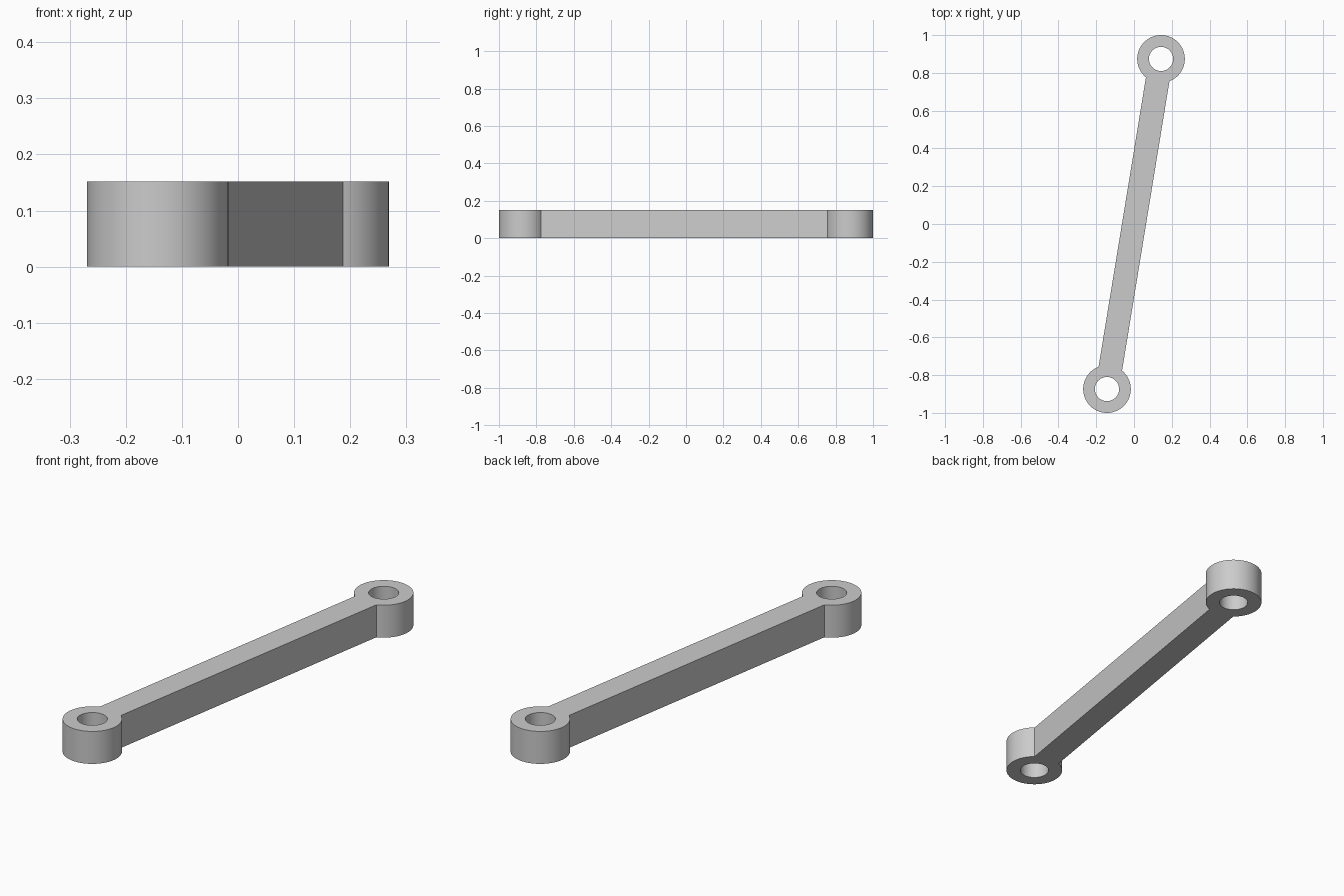
import bpy, bmesh
from math import sin, cos, pi, asin, atan2, hypot
from mathutils import Vector

cube = bpy.data.objects.get("Cube")
if cube:
    bpy.data.objects.remove(cube, do_unlink=True)

HEIGHT = 0.152
EYE = Vector((0.143, 0.874))      # centre of the back eye; the front one is opposite
OUTER, BORE, HALF_WIDTH = 0.126, 0.064, 0.063
STEPS = 72

grey = bpy.data.materials.new("light grey")
grey.use_nodes = True
colour = (0.6, 0.6, 0.6, 1)
grey.diffuse_color = colour
grey.node_tree.nodes["Principled BSDF"].inputs["Base Color"].default_value = colour


def arc(centre, radius, start, sweep, count):
    return [centre + radius * Vector((cos(start + sweep * i / count),
                                      sin(start + sweep * i / count)))
            for i in range(count + 1)]


def add_loop(curve, points):
    spline = curve.splines.new("POLY")
    spline.points.add(len(points) - 1)
    for p, co in zip(spline.points, points):
        p.co = (co.x, co.y, 0, 1)
    spline.use_cyclic_u = True


# Outline: an arc around each eye, joined by the straight sides of the arm
axis = atan2(EYE.y, EYE.x)
neck = asin(HALF_WIDTH / OUTER)
outline = []
for centre, direction in ((EYE, axis), (-EYE, axis + pi)):
    outline += arc(centre, OUTER, direction - pi + neck, 2 * (pi - neck), STEPS)

curve = bpy.data.curves.new("link_arm", "CURVE")
curve.dimensions = "2D"
curve.fill_mode = "BOTH"
curve.extrude = HEIGHT / 2
add_loop(curve, outline)
for centre in (EYE, -EYE):
    add_loop(curve, arc(centre, BORE, 0, 2 * pi, STEPS)[:-1])

# Turn the filled profile into a solid mesh standing on the ground
profile = bpy.data.objects.new("profile", curve)
bpy.context.collection.objects.link(profile)
bpy.context.view_layer.update()
mesh = bpy.data.meshes.new_from_object(
    profile.evaluated_get(bpy.context.evaluated_depsgraph_get()))
bpy.data.objects.remove(profile, do_unlink=True)

bm = bmesh.new()
bm.from_mesh(mesh)
bmesh.ops.remove_doubles(bm, verts=bm.verts, dist=0.0001)
bmesh.ops.translate(bm, verts=bm.verts, vec=(0, 0, HEIGHT / 2))
bmesh.ops.recalc_face_normals(bm, faces=bm.faces)
bm.to_mesh(mesh)
bm.free()

mesh.materials.clear()
mesh.materials.append(grey)
link = bpy.data.objects.new("link_arm", mesh)
bpy.context.collection.objects.link(link)
bpy.ops.object.select_all(action="DESELECT")
link.select_set(True)
bpy.context.view_layer.objects.active = link
bpy.ops.object.shade_smooth_by_angle(angle=pi / 6)
